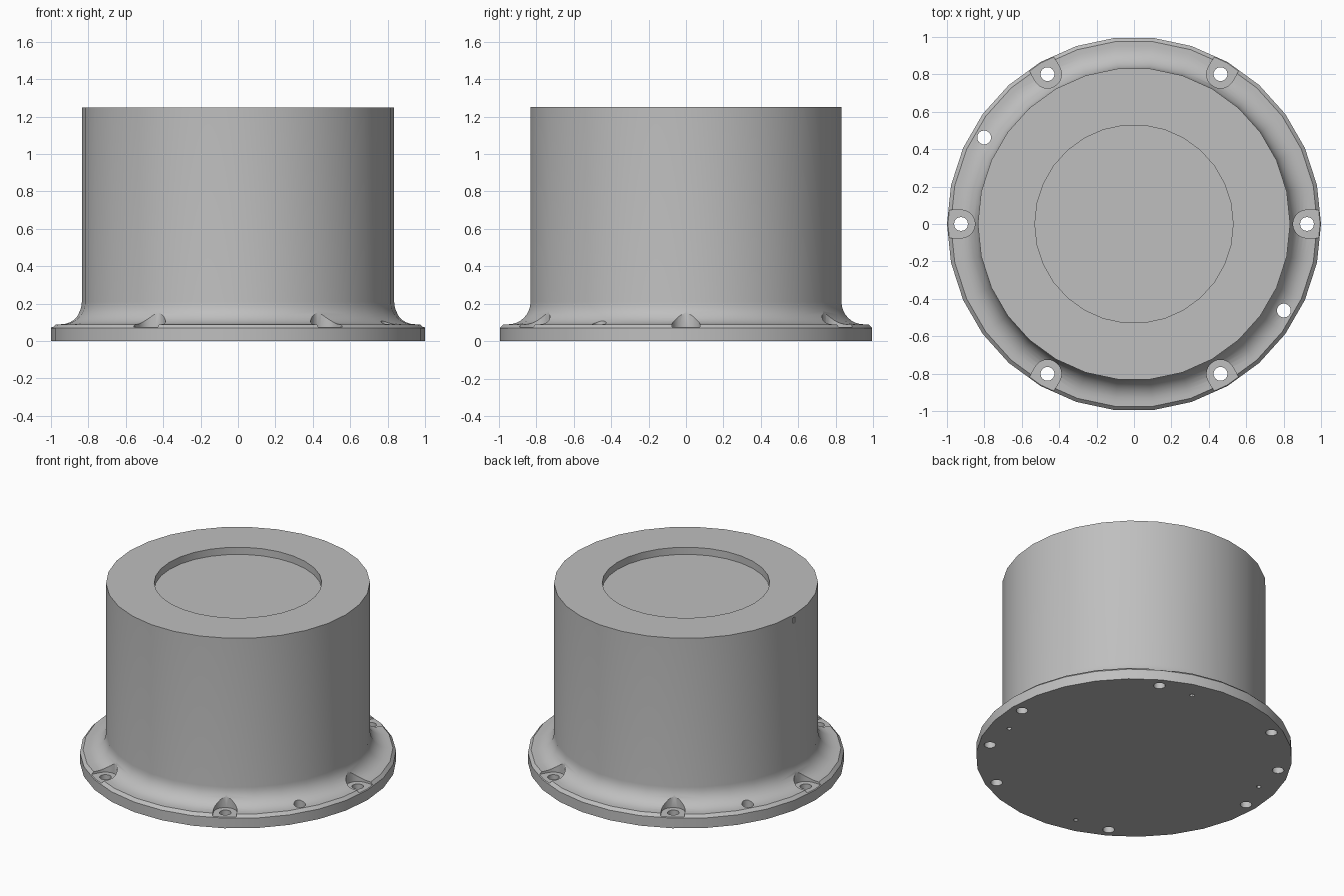
import bpy, bmesh, math
from mathutils import Matrix, Vector

cube = bpy.data.objects.get("Cube")
if cube:
    bpy.data.objects.remove(cube, do_unlink=True)

SIDES = 30
BODY_R, TOP, FLANGE_Z, FILLET = 0.835, 1.25, 0.09, 0.12
BOLT_R, POCKET_R = 0.925, 0.075

grey = bpy.data.materials.new("machined grey")
grey.use_nodes = True
colour = (0.52, 0.52, 0.52, 1)
grey.diffuse_color = colour
grey.node_tree.nodes["Principled BSDF"].inputs["Base Color"].default_value = colour


def make_object(name, bm):
    bmesh.ops.recalc_face_normals(bm, faces=bm.faces)
    mesh = bpy.data.meshes.new(name)
    bm.to_mesh(mesh)
    bm.free()
    mesh.materials.append(grey)
    obj = bpy.data.objects.new(name, mesh)
    bpy.context.collection.objects.link(obj)
    return obj


def lathe(name, profile):
    bm = bmesh.new()
    rings = [[bm.verts.new((r * math.cos(math.tau * i / SIDES),
                            r * math.sin(math.tau * i / SIDES), z))
              for i in range(SIDES)] for r, z in profile]
    for low, high in zip(rings, rings[1:]):
        for i in range(SIDES):
            j = (i + 1) % SIDES
            bm.faces.new((low[i], low[j], high[j], high[i]))
    bm.faces.new(rings[0][::-1])
    bm.faces.new(rings[-1])
    return make_object(name, bm)


def add_prism(bm, outline, z0, z1, angle):
    """Extrude an outline from z0 to z1 and turn it about the axis."""
    turn = Matrix.Rotation(math.radians(angle), 3, 'Z')
    low, high = [[bm.verts.new(turn @ Vector((x, y, z))) for x, y in outline]
                 for z in (z0, z1)]
    bm.faces.new(low[::-1])
    bm.faces.new(high)
    for i in range(len(outline)):
        j = (i + 1) % len(outline)
        bm.faces.new((low[i], low[j], high[j], high[i]))


def circle(x, radius, count=20):
    return [(x + radius * math.cos(math.tau * i / count),
             radius * math.sin(math.tau * i / count)) for i in range(count)]


def cut(target, bm):
    cutter = make_object("cutter", bm)
    cutter.hide_render = True
    mod = target.modifiers.new("cut", 'BOOLEAN')
    mod.operation, mod.solver, mod.object = 'DIFFERENCE', 'EXACT', cutter
    bpy.context.view_layer.objects.active = target
    bpy.ops.object.modifier_apply(modifier=mod.name)
    bpy.data.objects.remove(cutter, do_unlink=True)


# Flanged housing: chamfered flange, concave fillet, drum and shallow top recess
fillet = []
for i in range(9):
    a = math.pi / 2 * i / 8
    fillet.append((BODY_R + FILLET * (1 - math.sin(a)),
                   FLANGE_Z + FILLET * (1 - math.cos(a))))
housing = lathe("flanged_housing",
                [(1, 0), (1, 0.07), (0.98, FLANGE_Z)] + fillet +
                [(BODY_R, TOP), (0.53, TOP), (0.53, TOP - 0.05)])

# Rounded seats for the bolt heads, open towards the rim
seat = [(1.1, -POCKET_R), (1.1, POCKET_R)]
for i in range(13):
    a = math.pi / 2 + math.pi * i / 12
    seat.append((BOLT_R + POCKET_R * math.cos(a), POCKET_R * math.sin(a)))
bm = bmesh.new()
for angle in range(0, 360, 60):
    add_prism(bm, seat, 0.075, 0.4, angle)
cut(housing, bm)

# Through holes: six bolts and two dowels, then four small blind holes below
bm = bmesh.new()
for angle in list(range(0, 360, 60)) + [150, 330]:
    add_prism(bm, circle(BOLT_R, 0.037), -0.1, 0.4, angle)
for angle in range(75, 360, 90):
    add_prism(bm, circle(0.87, 0.015, 12), -0.1, 0.05, angle)
# Tiny notch near the top of the drum
add_prism(bm, circle(BODY_R, 0.012, 8), TOP - 0.06, TOP - 0.02, 180)
cut(housing, bm)

# Smooth curved walls, keep machined edges sharp
bpy.ops.object.select_all(action='DESELECT')
housing.select_set(True)
bpy.context.view_layer.objects.active = housing
bpy.ops.object.shade_smooth_by_angle(angle=math.radians(30))
